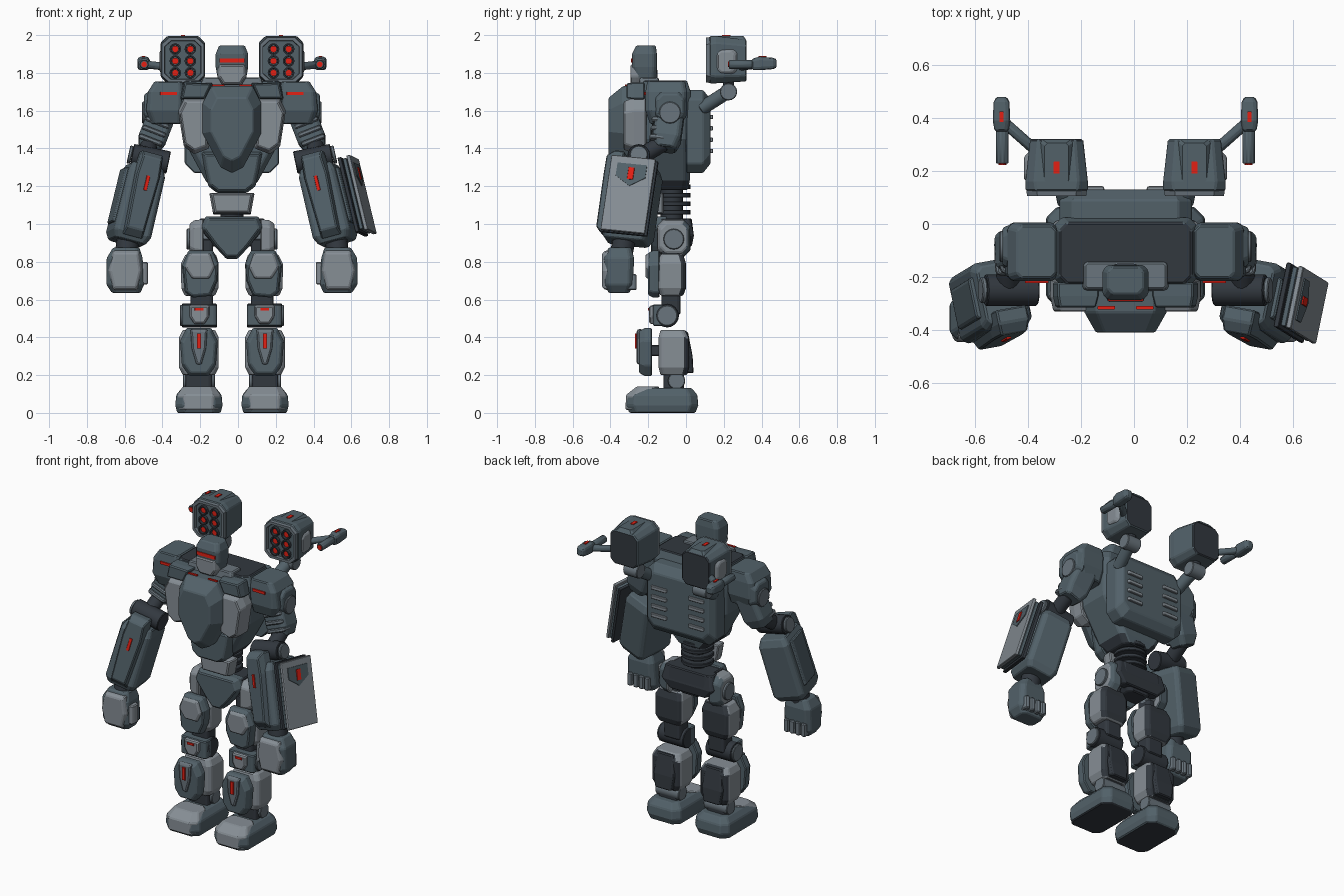
import bpy, bmesh, math
from mathutils import Vector, Matrix

CX = -0.032  # body centre line; the single arm shield widens one side

def paint(name, *rgb):
    m = bpy.data.materials.new(name)
    m.diffuse_color = tuple(((c / 255 + 0.055) / 1.055) ** 2.4 for c in rgb) + (1,)
    return m

SLATE = paint("slate armour", 82, 97, 105)
DARK = paint("dark frame", 50, 56, 63)
LIGHT = paint("light grey armour", 134, 142, 149)
MID = paint("mid grey metal", 106, 117, 125)
RED = paint("red marking", 228, 32, 20)

def build(name, mat, rings, side="both", frame=Matrix(), bevel=0.006, smooth=False, mat2=None, rule=None, caps=True):
    """Skin equal-length rings, cap the ends (or join them), and place on one or both sides."""
    for s, tag in ((1, "left"), (-1, "right")):
        if side != "both" and s < 0:
            continue
        bm = bmesh.new()
        pts = [[frame @ Vector(p) for p in ring] for ring in rings]
        vs = [[bm.verts.new((p.x * s + CX, p.y, p.z)) for p in ring] for ring in pts]
        n = len(vs[0])
        for a, b in zip(vs, vs[1:] + ([] if caps else vs[:1])):
            for i in range(n):
                j = (i + 1) % n
                bm.faces.new((a[i], a[j], b[j], b[i]))
        if caps:
            bm.faces.new(vs[0])
            bm.faces.new(vs[-1])
        bmesh.ops.recalc_face_normals(bm, faces=bm.faces)
        for f in bm.faces:
            f.material_index = int(bool(rule and rule(f.normal, f.calc_center_median())))
        me = bpy.data.meshes.new(name)
        bm.to_mesh(me)
        bm.free()
        for m in filter(None, (mat, mat2)):
            me.materials.append(m)
        ob = bpy.data.objects.new(name if side == "mid" else f"{name}_{tag}", me)
        bpy.context.collection.objects.link(ob)
        if bevel:
            mod = ob.modifiers.new("edge", "BEVEL")
            mod.width, mod.segments, mod.limit_method = bevel, 1, "ANGLE"
        if smooth:
            bpy.ops.object.select_all(action="DESELECT")
            ob.select_set(True)
            bpy.context.view_layer.objects.active = ob
            bpy.ops.object.shade_smooth_by_angle(angle=math.radians(30))

def loft(name, mat, secs, axis="Z", **k):
    """Chamfered rectangles: (position, centre a, centre b, half a, half b, chamfer)."""
    rings = []
    for t, ca, cb, a, b, c in secs:
        pts = [(a - c, -b), (a, c - b), (a, b - c), (a - c, b), (c - a, b), (-a, b - c), (-a, c - b), (c - a, -b)]
        pts = [(ca + p, cb + q) for p, q in pts]
        rings.append([{"Z": (p, q, t), "Y": (p, t, q), "X": (t, p, q)}[axis] for p, q in pts])
    build(name, mat, rings, **k)

def box(name, mat, x, y, z, c=0.012, **k):
    loft(name, mat, [(t, sum(x) / 2, sum(y) / 2, (x[1] - x[0]) / 2, (y[1] - y[0]) / 2, c) for t in z], **k)

def plate(name, mat, pts, back, front, shrink=0.85, **k):
    """Outline in x/z pushed forward to a smaller front face; centre parts are mirrored."""
    if k.get("side") == "mid":
        pts = pts + [(-x, z) for x, z in reversed(pts) if x > 0]
    cx, cz = (sum(p[i] for p in pts) / len(pts) for i in (0, 1))
    rings = [[(x, y, z) for x, z in pts] for y in (back, back + (front - back) * 0.55)]
    rings.append([(cx + (x - cx) * shrink, front, cz + (z - cz) * shrink) for x, z in pts])
    build(name, mat, rings, **k)

def aim(top, bottom):
    z = (Vector(top) - Vector(bottom)).normalized()
    x = (Vector((0, 1, 0)) if abs(z.y) < 0.95 else Vector((0, 0, 1))).cross(z).normalized()
    return Matrix.Translation(top) @ Matrix((x, z.cross(x), z)).transposed().to_4x4()

def tube(name, mat, a, b, r, n=16, bevel=0.004, **k):
    h = (Vector(b) - Vector(a)).length
    ring = [(r * math.cos(i * math.tau / n), r * math.sin(i * math.tau / n)) for i in range(n)]
    build(name, mat, [[(x, y, t) for x, y in ring] for t in (0, h)], frame=aim(b, a) @ Matrix.Translation((0, 0, -h)),
          smooth=True, bevel=bevel, **k)

def mark(name, x, y, z, **k):
    box(name, RED, x, y, z, c=0.001, bevel=0, **k)

# Torso core with dark top and underside, backpack with vents
loft("torso_core", SLATE, [(1.18, 0, -0.09, 0.10, 0.10, 0.03), (1.23, 0, -0.1, 0.14, 0.12, 0.03),
     (1.45, 0, -0.105, 0.26, 0.125, 0.03), (1.70, 0, -0.105, 0.27, 0.13, 0.03),
     (1.76, 0, -0.11, 0.25, 0.115, 0.03)], side="mid", mat2=DARK, rule=lambda n, c: n.z > 0.8 or n.z < -0.55)
loft("backpack", SLATE, [(0.0, 0, 1.49, 0.25, 0.22, 0.05), (0.09, 0, 1.49, 0.25, 0.22, 0.05),
     (0.13, 0, 1.49, 0.22, 0.17, 0.045)], axis="Y", side="mid")
for i in range(4):
    box(f"back_vent_{i + 1}", LIGHT, (0.08, 0.19), (0.12, 0.143), (1.375 + i * 0.06, 1.398 + i * 0.06), c=0.006, bevel=0.003)
# Chest and belly armour
plate("breastplate", SLATE, [(0.11, 1.73), (0.155, 1.64), (0.155, 1.48), (0.06, 1.30), (0, 1.27)], -0.24, -0.41, 0.72, side="mid")
plate("chest_panel", LIGHT, [(0.13, 1.67), (0.25, 1.67), (0.285, 1.60), (0.255, 1.41), (0.20, 1.37), (0.12, 1.40)], -0.21, -0.33)
plate("collar_plate", SLATE, [(0.10, 1.745), (0.255, 1.75), (0.275, 1.66), (0.14, 1.66)], -0.22, -0.315, 0.88)
plate("belly_plate", SLATE, [(0.16, 1.38), (0.145, 1.29), (0.125, 1.20), (0.08, 1.165)], -0.18, -0.27, 0.88, side="mid")
mark("collar_mark", (0.04, 0.105), (-0.322, -0.31), (1.728, 1.738))
# Waist rings and front guard
for i in range(4):
    z = 1.05 + i * 0.045
    tube(f"waist_ring_{i + 1}", DARK, (0, -0.075, z), (0, -0.075, z + 0.025), 0.10, side="mid")
tube("waist_core", DARK, (0, -0.075, 1.0), (0, -0.075, 1.22), 0.06, side="mid")
plate("waist_guard", LIGHT, [(0.12, 1.165), (0.10, 1.055)], -0.12, -0.20, 0.88, side="mid")
# Pelvis and hips
loft("pelvis_block", DARK, [(0.86, 0, -0.06, 0.07, 0.07, 0.02), (0.95, 0, -0.06, 0.15, 0.10, 0.02),
     (1.03, 0, -0.06, 0.15, 0.09, 0.02)], side="mid")
loft("pelvis_back", DARK, [(0.88, 0, 0.0, 0.13, 0.03, 0.01), (0.94, 0, 0.0, 0.19, 0.042, 0.015),
     (1.03, 0, -0.01, 0.17, 0.035, 0.015)], side="mid")
plate("pelvis_front", SLATE, [(0.14, 1.04), (0.165, 0.98), (0.09, 0.88), (0.03, 0.815)], -0.10, -0.185, 0.88, side="mid")
loft("hip_pad", LIGHT, [(0.15, -0.065, 0.925, 0.09, 0.10, 0.035), (0.20, -0.065, 0.925, 0.085, 0.095, 0.035),
     (0.225, -0.065, 0.925, 0.07, 0.075, 0.03)], axis="X", mat2=SLATE, rule=lambda n, c: n.y > 0.3)
tube("hip_joint", MID, (0.1, -0.065, 0.92), (0.24, -0.065, 0.92), 0.055)
# Head
box("neck", DARK, (-0.05, 0.05), (-0.24, -0.15), (1.70, 1.82), side="mid")
loft("collar", MID, [(1.72, 0, -0.195, 0.17, 0.06, 0.01), (1.775, 0, -0.195, 0.155, 0.05, 0.01)], side="mid")
loft("helmet", SLATE, [(1.77, 0, -0.215, 0.075, 0.058, 0.02), (1.83, 0, -0.22, 0.086, 0.066, 0.02),
     (1.90, 0, -0.22, 0.086, 0.066, 0.02), (1.945, 0, -0.212, 0.068, 0.052, 0.02)], side="mid")
plate("face_guard", LIGHT, [(0.075, 1.85), (0.078, 1.78), (0.05, 1.735)], -0.23, -0.295, 0.85, side="mid")
mark("visor", (-0.067, 0.067), (-0.291, -0.284), (1.855, 1.877), side="mid")
# Shoulders
loft("shoulder_pad", SLATE, [(1.53, 0.345, -0.105, 0.085, 0.085, 0.025), (1.60, 0.355, -0.105, 0.10, 0.11, 0.025),
     (1.70, 0.35, -0.105, 0.095, 0.11, 0.02), (1.755, 0.335, -0.105, 0.075, 0.10, 0.02)])
loft("shoulder_outer", SLATE, [(0.42, -0.085, 1.625, 0.09, 0.09, 0.03), (0.465, -0.085, 1.62, 0.07, 0.065, 0.03)], axis="X")
tube("shoulder_joint", MID, (0.3, -0.085, 1.59), (0.475, -0.085, 1.59), 0.058)
mark("shoulder_mark", (0.29, 0.38), (-0.222, -0.213), (1.683, 1.70))
# Upper arms with raised bands and a link to the elbow
UP = aim((0.375, -0.085, 1.57), (0.445, -0.11, 1.39))
loft("upper_arm", SLATE, [(-0.19, 0, 0, 0.055, 0.055, 0.02), (-0.13, 0, 0, 0.075, 0.075, 0.02),
     (0.02, 0, 0, 0.075, 0.075, 0.02)], frame=UP)
for i in range(3):
    box(f"arm_band_{i + 1}", MID, (-0.06, 0.07), (-0.09, 0.0), (-0.16 + i * 0.05, -0.135 + i * 0.05), frame=UP)
tube("elbow_link", DARK, (0.44, -0.12, 1.43), (0.445, -0.25, 1.35), 0.045)
# Elbows and forearms
tube("elbow_joint", DARK, (0.335, -0.25, 1.325), (0.53, -0.25, 1.365), 0.06)
tube("elbow_cap", MID, (0.53, -0.25, 1.365), (0.548, -0.25, 1.369), 0.048)
FORE = aim((0.45, -0.25, 1.345), (0.555, -0.315, 0.91)) @ Matrix.Rotation(math.radians(-10), 4, "Z")
loft("forearm", SLATE, [(-0.46, 0, 0.0, 0.085, 0.11, 0.02), (-0.42, 0, 0.0, 0.103, 0.13, 0.02),
     (-0.09, 0, 0.0, 0.10, 0.13, 0.02), (-0.045, 0, 0.0, 0.085, 0.11, 0.02)], frame=FORE)
loft("forearm_side", SLATE, [(-0.38, 0.095, 0, 0.02, 0.08, 0.01), (-0.08, 0.095, 0, 0.02, 0.08, 0.01)], frame=FORE)
plate("forearm_front", SLATE, [(-0.06, 0.02), (0.06, 0.02), (0.07, -0.10), (0.055, -0.44), (-0.055, -0.44), (-0.07, -0.10)],
      -0.07, -0.165, 0.85, frame=FORE)
mark("forearm_mark", (-0.009, 0.009), (-0.172, -0.164), (-0.19, -0.11), frame=FORE)
# Hands: wrist, fist, knuckle plate, thumb, curled fingers
tube("wrist", DARK, (0.55, -0.325, 0.93), (0.56, -0.345, 0.83), 0.06)
loft("fist", SLATE, [(0.635, 0.56, -0.355, 0.075, 0.055, 0.02), (0.68, 0.565, -0.355, 0.1, 0.075, 0.025),
     (0.82, 0.568, -0.355, 0.095, 0.08, 0.025), (0.875, 0.56, -0.35, 0.07, 0.06, 0.02)])
plate("knuckle_plate", LIGHT, [(0.49, 0.86), (0.63, 0.86), (0.655, 0.75), (0.63, 0.65), (0.50, 0.65), (0.475, 0.75)], -0.40, -0.445)
box("thumb", LIGHT, (0.445, 0.485), (-0.41, -0.34), (0.68, 0.80))
for i in range(4):
    x = 0.488 + i * 0.041
    box(f"finger_{i + 1}", MID, (x, x + 0.034), (-0.32, -0.262), (0.65, 0.735), c=0.008)
# Layered shield on one forearm
S = dict(side="left", frame=FORE @ Matrix.Translation((0.002, 0.012, -0.04)))
for i, (hy, z0, z1, m) in enumerate(((0.125, -0.41, 0.0, DARK), (0.115, -0.40, -0.01, SLATE), (0.12, -0.41, 0.0, LIGHT))):
    box(f"shield_layer_{i + 1}", m, (0.125 + i * 0.024, 0.146 + i * 0.024), (-hy, hy), (z0, z1), c=0.004, bevel=0.004, **S)
box("shield_grip", DARK, (0.08, 0.13), (-0.04, 0.04), (-0.30, -0.12), **S)
badge = [(-0.08, -0.04), (0.08, -0.04), (0.08, -0.11), (0, -0.16), (-0.08, -0.11)]
build("shield_badge", SLATE, [[(x, y, z) for y, z in badge] for x in (0.192, 0.199)], bevel=0, **S)
mark("shield_mark", (0.198, 0.204), (-0.016, 0.016), (-0.125, -0.06), **S)
# Thighs
box("thigh_core", DARK, (0.10, 0.22), (-0.13, -0.03), (0.52, 0.92))
loft("thigh", LIGHT, [(0.62, 0.17, -0.075, 0.08, 0.06, 0.02), (0.66, 0.17, -0.075, 0.098, 0.075, 0.02),
     (0.79, 0.17, -0.075, 0.10, 0.075, 0.02), (0.84, 0.165, -0.075, 0.08, 0.06, 0.02)], mat2=DARK, rule=lambda n, c: n.y > 0.6)
plate("thigh_front", SLATE, [(0.10, 0.86), (0.23, 0.86), (0.265, 0.78), (0.25, 0.64), (0.21, 0.61), (0.11, 0.62),
      (0.075, 0.70), (0.07, 0.79)], -0.14, -0.20, 0.9)
plate("thigh_inset", LIGHT, [(0.115, 0.845), (0.225, 0.845), (0.25, 0.77), (0.21, 0.71), (0.12, 0.71), (0.09, 0.77)], -0.18, -0.215, 0.9)
# Knees
tube("knee_joint", DARK, (0.08, -0.10, 0.515), (0.265, -0.10, 0.515), 0.063)
tube("knee_cap", MID, (0.26, -0.10, 0.515), (0.276, -0.10, 0.515), 0.055)
box("knee_guard", SLATE, (0.08, 0.265), (-0.175, -0.10), (0.46, 0.575))
plate("knee_plate", LIGHT, [(0.12, 0.57), (0.225, 0.57), (0.225, 0.51), (0.20, 0.47), (0.145, 0.47), (0.12, 0.51)], -0.16, -0.195, 0.9)
mark("knee_mark", (0.15, 0.197), (-0.202, -0.194), (0.543, 0.556))
# Shins
loft("shin", LIGHT, [(0.20, 0.175, -0.065, 0.085, 0.07, 0.02), (0.24, 0.175, -0.065, 0.105, 0.08, 0.02),
     (0.40, 0.175, -0.065, 0.105, 0.08, 0.02), (0.44, 0.175, -0.07, 0.085, 0.065, 0.02)], mat2=DARK, rule=lambda n, c: n.y > 0.6)
loft("calf", DARK, [(0.21, 0.175, 0.0, 0.06, 0.04, 0.01), (0.30, 0.175, 0.0, 0.075, 0.035, 0.01), (0.43, 0.175, -0.01, 0.06, 0.02, 0.01)])
box("shin_spacer", DARK, (0.14, 0.21), (-0.19, -0.12), (0.30, 0.36))
plate("shin_guard", SLATE, [(0.11, 0.45), (0.24, 0.45), (0.275, 0.38), (0.265, 0.25), (0.225, 0.195), (0.125, 0.195),
      (0.085, 0.25), (0.075, 0.38)], -0.18, -0.25)
plate("shin_inset", MID, [(0.13, 0.445), (0.22, 0.445), (0.213, 0.34), (0.188, 0.255), (0.162, 0.255), (0.137, 0.34)], -0.235, -0.262, 0.9)
mark("shin_mark", (0.164, 0.186), (-0.27, -0.261), (0.34, 0.42))
# Ankles and feet
box("ankle_block", DARK, (0.105, 0.245), (-0.12, -0.01), (0.10, 0.23))
tube("ankle_joint", MID, (0.09, -0.05, 0.17), (0.26, -0.05, 0.17), 0.046)
loft("foot", SLATE, [(0.0, 0.175, -0.125, 0.115, 0.175, 0.04), (0.04, 0.175, -0.125, 0.125, 0.19, 0.04),
     (0.095, 0.175, -0.125, 0.12, 0.185, 0.04), (0.132, 0.175, -0.10, 0.09, 0.13, 0.03)], mat2=DARK, rule=lambda n, c: n.z < -0.8)
loft("toe_cap", LIGHT, [(0.015, 0.175, -0.245, 0.105, 0.075, 0.035), (0.095, 0.175, -0.24, 0.115, 0.078, 0.04),
     (0.14, 0.175, -0.20, 0.085, 0.06, 0.025)])
# Rocket pods on back struts
tube("pod_strut", SLATE, (0.22, 0.08, 1.61), (0.25, 0.23, 1.705), 0.037)
tube("pod_pivot", MID, (0.20, 0.225, 1.70), (0.30, 0.225, 1.70), 0.046)
box("pod_mount", DARK, (0.22, 0.28), (0.195, 0.255), (1.70, 1.78))
loft("rocket_pod", SLATE, [(0.125, 0.26, 1.87, 0.118, 0.125, 0.04), (0.16, 0.26, 1.87, 0.118, 0.125, 0.035),
     (0.32, 0.26, 1.865, 0.10, 0.11, 0.03)], axis="Y", mat2=DARK, rule=lambda n, c: n.y > 0.8)
rim = [(0.075, -0.122), (0.115, -0.085), (0.115, 0.085), (0.075, 0.122), (-0.075, 0.122), (-0.115, 0.085), (-0.115, -0.085), (-0.075, -0.122)]
build("pod_rim", MID, [[(0.26 + x * s, y, 1.868 + z * s) for x, z in rim] for s, y in ((1, 0.13), (0.97, 0.106), (0.84, 0.106), (0.82, 0.13))],
      caps=False, bevel=0)
loft("pod_cheek", LIGHT, [(0.355, 0.22, 1.86, 0.06, 0.075, 0.02), (0.383, 0.21, 1.86, 0.045, 0.055, 0.02)], axis="X")
loft("pod_lid", SLATE, [(1.975, 0.26, 0.23, 0.062, 0.088, 0.01), (1.995, 0.26, 0.23, 0.045, 0.075, 0.01)], bevel=0)
mark("pod_mark", (0.249, 0.271), (0.19, 0.235), (1.994, 2.0))
circle = [(math.cos(i * math.tau / 12), math.sin(i * math.tau / 12)) for i in range(12)]
for i in range(6):
    x, z = 0.22 + 0.08 * (i % 2), 1.80 + 0.063 * (i // 2)
    build(f"rocket_tube_{i + 1}", DARK, [[(x + c * r, y, z + s * r) for c, s in circle]
          for r, y in ((0.031, 0.13), (0.031, 0.106), (0.023, 0.106), (0.021, 0.13))], caps=False, bevel=0)
    tube(f"rocket_tip_{i + 1}", RED, (x, 0.13, z), (x, 0.117, z), 0.018, n=10, bevel=0)
# Side guns
tube("gun_arm", SLATE, (0.33, 0.27, 1.83), (0.46, 0.385, 1.845), 0.022, n=8)
loft("gun_body", SLATE, [(0.35, 0.468, 1.845, 0.026, 0.03, 0.01), (0.39, 0.468, 1.85, 0.033, 0.036, 0.012),
     (0.46, 0.468, 1.85, 0.03, 0.03, 0.01), (0.48, 0.468, 1.85, 0.02, 0.022, 0.008)], axis="Y")
tube("gun_barrel", SLATE, (0.465, 0.36, 1.845), (0.465, 0.228, 1.845), 0.025, n=10)
tube("gun_muzzle", RED, (0.465, 0.23, 1.845), (0.465, 0.222, 1.845), 0.015, n=10, bevel=0)
mark("gun_mark", (0.46, 0.476), (0.385, 0.425), (1.882, 1.889))
